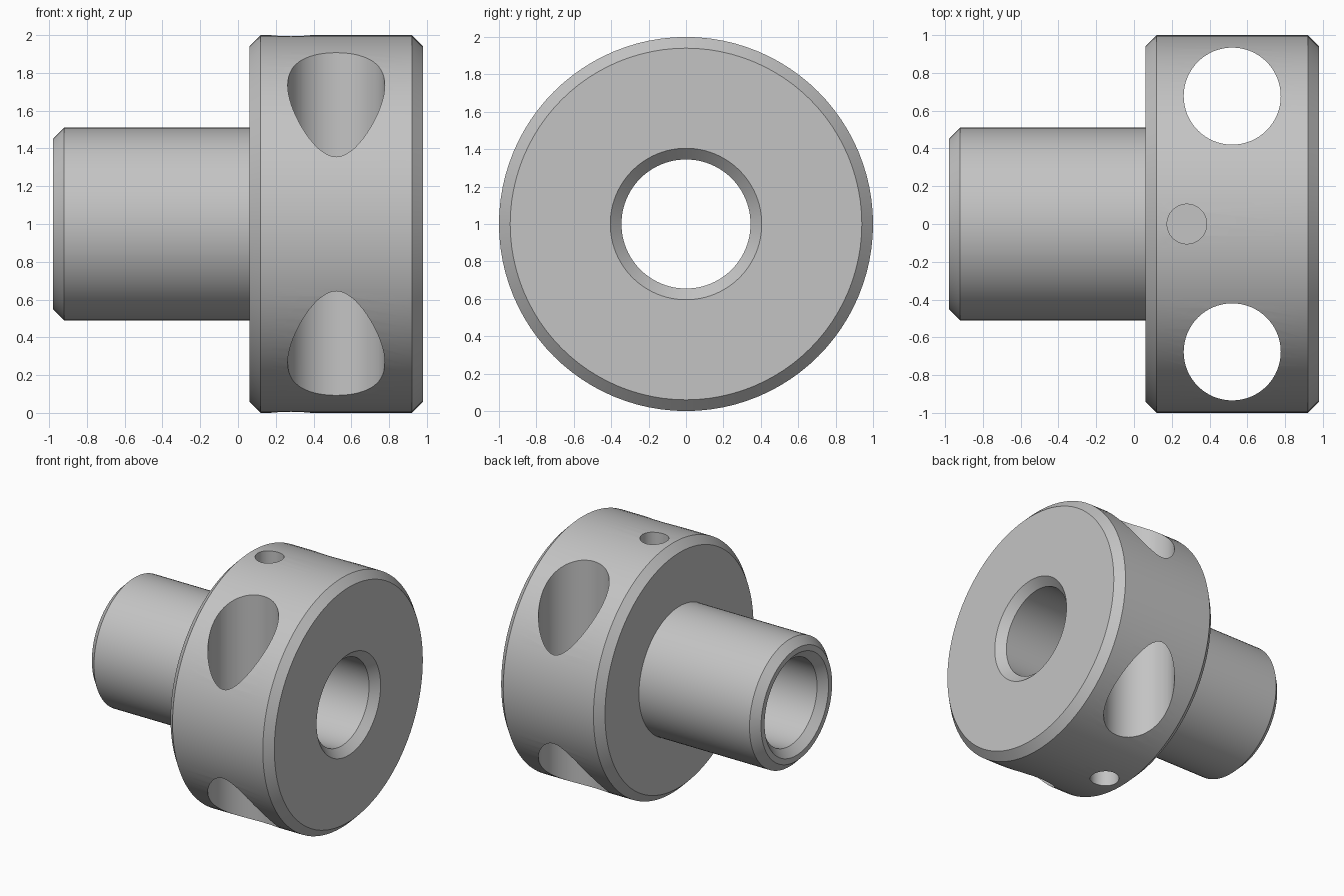
import bpy, bmesh, math
from mathutils import Matrix, Vector

cube = bpy.data.objects.get("Cube")
if cube:
    bpy.data.objects.remove(cube, do_unlink=True)

steel = bpy.data.materials.new("grey_steel")
steel.use_nodes = True
colour = (0.55, 0.55, 0.55, 1)
steel.diffuse_color = colour
steel.node_tree.nodes["Principled BSDF"].inputs["Base Color"].default_value = colour


def make_object(name, bm):
    bmesh.ops.recalc_face_normals(bm, faces=bm.faces)
    mesh = bpy.data.meshes.new(name)
    bm.to_mesh(mesh)
    bm.free()
    mesh.materials.append(steel)
    obj = bpy.data.objects.new(name, mesh)
    bpy.context.collection.objects.link(obj)
    return obj


def revolve(name, profile, steps=96):
    """Turn a closed (x, radius) profile around the x axis, raised to z = 1."""
    bm = bmesh.new()
    verts = [bm.verts.new((x, 0, 1 + r)) for x, r in profile]
    edges = [bm.edges.new((v, verts[i - 1])) for i, v in enumerate(verts)]
    bmesh.ops.spin(bm, geom=verts + edges, cent=(0, 0, 1), axis=(1, 0, 0),
                   angle=math.tau, steps=steps, use_duplicate=False)
    bmesh.ops.remove_doubles(bm, verts=bm.verts, dist=0.0005)
    return make_object(name, bm)


def drill(target, centre, radius, depth):
    """Cut a vertical round hole and discard the cutter."""
    bm = bmesh.new()
    bmesh.ops.create_cone(bm, cap_ends=True, segments=64, radius1=radius,
                          radius2=radius, depth=depth,
                          matrix=Matrix.Translation(Vector(centre)))
    cutter = make_object("hole_cutter", bm)
    cutter.hide_render = True
    mod = target.modifiers.new("hole", 'BOOLEAN')
    mod.operation = 'DIFFERENCE'
    mod.solver = 'EXACT'
    mod.object = cutter
    bpy.ops.object.modifier_apply(modifier=mod.name)
    bpy.data.objects.remove(cutter, do_unlink=True)


# Shaft, wide head and chamfered through bore as one turned part
c = 0.06
shaft, head, bore, end = 0.51, 1.0, 0.345, 0.98
knob = revolve("turned_head_and_shaft", [
    (-end, bore + c), (-end, shaft - c), (-end + c, shaft),
    (c, shaft), (c, head - c), (2 * c, head),
    (end - c, head), (end, head - c),
    (end, bore + c), (end - c, bore), (-end + c, bore)])

bpy.ops.object.select_all(action='DESELECT')
knob.select_set(True)
bpy.context.view_layer.objects.active = knob

for side in (-1, 1):
    # Bar hole passing right through the head, front and back
    drill(knob, (0.52, side * 0.677, 1), 0.257, 3)
    # Small blind hole, top and bottom
    drill(knob, (0.28, 0, 1 + side * 0.9), 0.105, 0.5)

bpy.ops.object.shade_smooth_by_angle(angle=math.radians(30))
